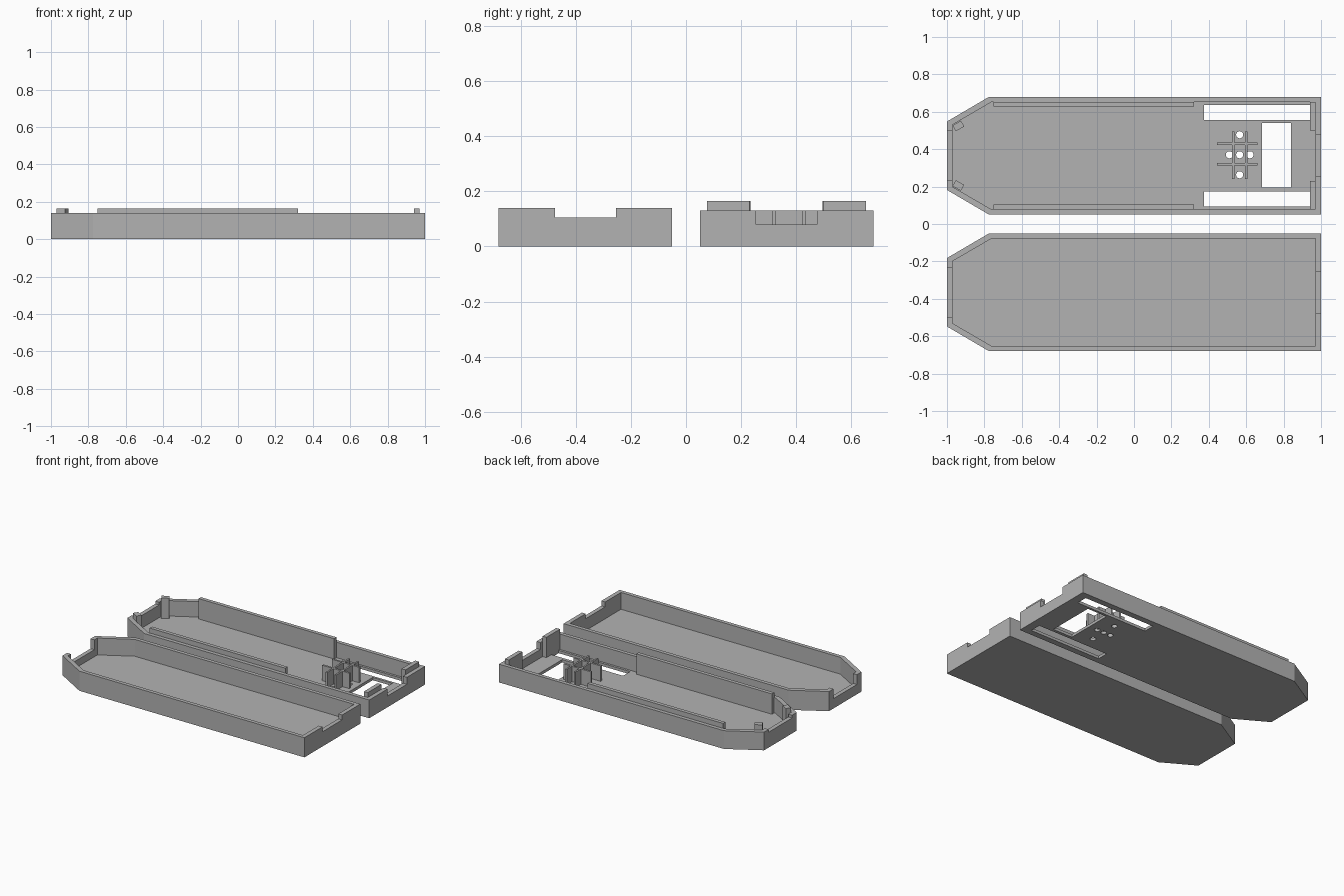
import bpy, bmesh, math

cube = bpy.data.objects.get("Cube")
if cube:
    bpy.data.objects.remove(cube, do_unlink=True)

grey = bpy.data.materials.new("plain grey")
grey.diffuse_color = (0.45, 0.45, 0.45, 1)
grey.use_nodes = True
grey.node_tree.nodes["Principled BSDF"].inputs["Base Color"].default_value = (0.45, 0.45, 0.45, 1)

FLOOR = 0.02
BACK_Y, FRONT_Y = 0.365, -0.365


def prism(name, points, z0, z1):
    """Extrude a flat outline from z0 to z1."""
    bm = bmesh.new()
    base = bm.faces.new([bm.verts.new((x, y, z0)) for x, y in points])
    top = bmesh.ops.extrude_face_region(bm, geom=[base])["geom"]
    for v in top:
        if isinstance(v, bmesh.types.BMVert):
            v.co.z = z1
    bmesh.ops.recalc_face_normals(bm, faces=bm.faces)
    mesh = bpy.data.meshes.new(name)
    bm.to_mesh(mesh)
    bm.free()
    mesh.materials.append(grey)
    ob = bpy.data.objects.new(name, mesh)
    bpy.context.collection.objects.link(ob)
    return ob


def box(name, x0, x1, y0, y1, z0, z1):
    return prism(name, [(x0, y0), (x1, y0), (x1, y1), (x0, y1)], z0, z1)


def disc(name, x, y, r, z0, z1, sides=24):
    angles = [2 * math.pi * i / sides for i in range(sides)]
    return prism(name, [(x + r * math.cos(a), y + r * math.sin(a)) for a in angles], z0, z1)


def cut(target, cutter):
    """Subtract a cutter and discard it."""
    cutter.hide_render = True
    mod = target.modifiers.new("cut", 'BOOLEAN')
    mod.operation = 'DIFFERENCE'
    mod.solver = 'EXACT'
    mod.object = cutter
    bpy.context.view_layer.objects.active = target
    bpy.ops.object.modifier_apply(modifier=mod.name)
    bpy.data.objects.remove(cutter, do_unlink=True)


def outline(x_end, x_shoulder, half, nose, cy):
    """Rectangle with its left end narrowed by two chamfers."""
    return [(-x_end, cy - nose), (x_shoulder, cy - half), (x_end, cy - half),
            (x_end, cy + half), (x_shoulder, cy + half), (-x_end, cy + nose)]


def tray(name, cy, height, right_notch, left_notch):
    """Open tray with a port notch in each end wall."""
    ob = prism(name, outline(1.0, -0.775, 0.315, 0.183, cy), 0, height)
    cut(ob, prism("hollow", outline(0.97, -0.76, 0.288, 0.166, cy), FLOOR, 0.3))
    cut(ob, box("right_notch", 0.95, 1.05, cy - 0.11, cy + 0.11, right_notch, 0.3))
    cut(ob, box("left_notch", -1.05, -0.95, cy - 0.132, cy + 0.132, left_notch, 0.3))
    return ob


# Two case halves
lid = tray("front_tray", FRONT_Y, 0.14, 0.105, 0.07)
base = tray("back_tray", BACK_Y, 0.13, 0.08, 0.11)

# Openings through the back tray floor
for s in (-1, 1):
    ys = sorted((BACK_Y + s * 0.192, BACK_Y + s * 0.272))
    cut(base, box("slot", 0.375, 0.94, *ys, -0.1, 0.06))
cut(base, box("window", 0.685, 0.84, BACK_Y - 0.17, BACK_Y + 0.175, -0.1, 0.06))
HUB = (0.565, 0.37)
for dx, dy in ((0, 0), (0.055, 0), (-0.055, 0), (0, 0.107), (0, -0.107)):
    cut(base, disc("button_hole", HUB[0] + dx, HUB[1] + dy, 0.019, -0.1, 0.06))

# Locating lips and corner clips, mirrored across the tray
LIP_TOP = 0.165
for s, side in ((1, "left"), (-1, "right")):
    ys = sorted((BACK_Y + s * 0.262, BACK_Y + s * 0.2885))
    box(side + "_side_lip", -0.75, 0.32, *ys, FLOOR - 0.005, LIP_TOP)
    ys = sorted((BACK_Y + s * 0.135, BACK_Y + s * 0.2885))
    box(side + "_end_lip", 0.94, 0.9705, *ys, FLOOR - 0.005, LIP_TOP)
    clip = box(side + "_corner_clip", -0.026, 0.026, -0.018, 0.018, FLOOR - 0.005, LIP_TOP)
    clip.location = (-0.939, BACK_Y + s * 0.159, 0)
    clip.rotation_euler.z = s * math.radians(30)

# Crossed ribs around the button holes
for s in (-1, 1):
    x, y = HUB[0] + s * 0.035, HUB[1] + 0.004 + s * 0.055
    box("long_rib", x - 0.006, x + 0.006, 0.24, 0.495, FLOOR - 0.005, 0.13)
    box("cross_rib", 0.445, 0.66, y - 0.007, y + 0.007, FLOOR - 0.005, 0.13)
